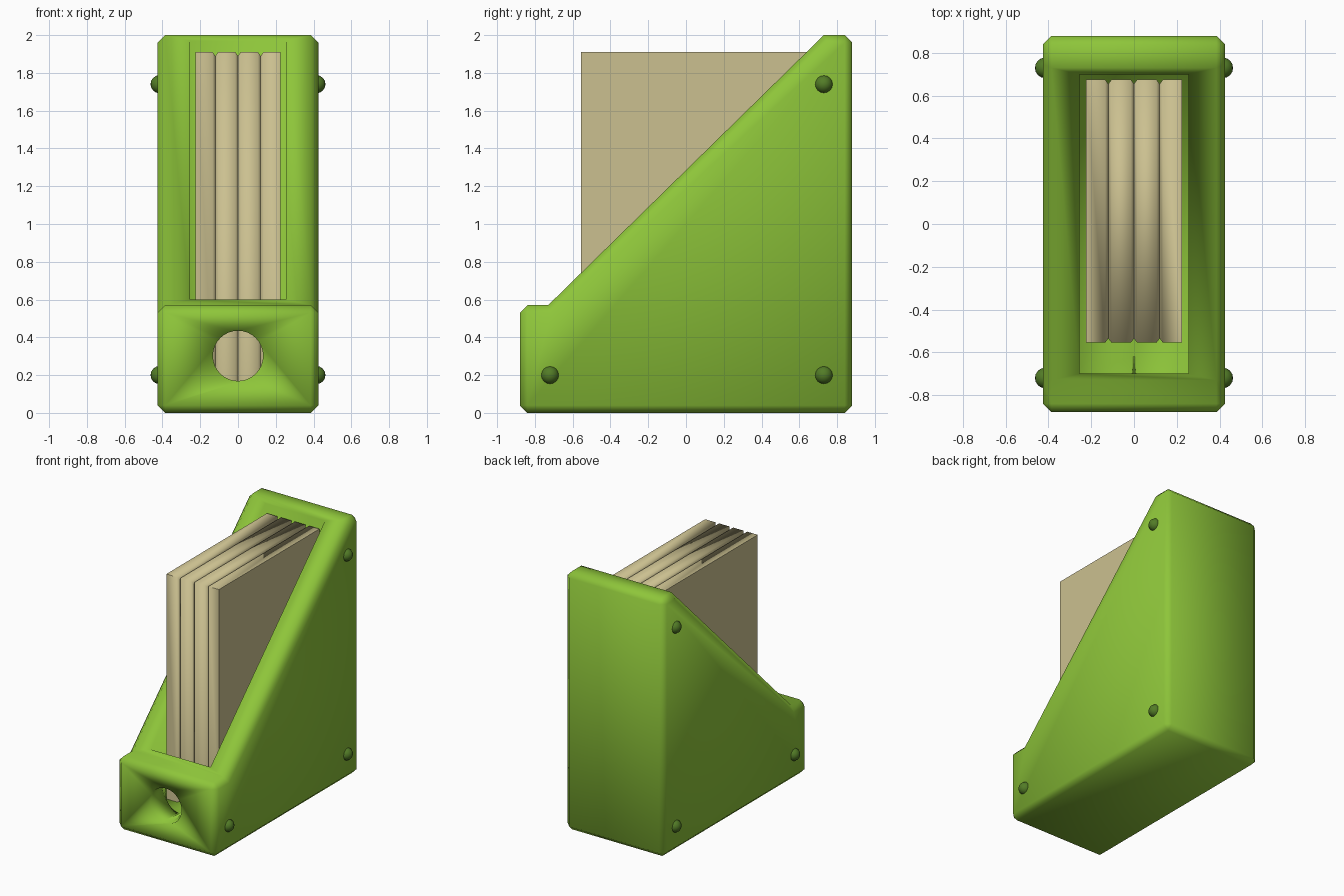
import bpy, bmesh, math
from mathutils import Matrix

if "Cube" in bpy.data.objects:
    bpy.data.objects.remove(bpy.data.objects["Cube"])


def material(name, rgb):
    m = bpy.data.materials.new(name)
    m.diffuse_color = (*rgb, 1)
    m.use_nodes = True
    m.node_tree.nodes["Principled BSDF"].inputs["Base Color"].default_value = m.diffuse_color
    return m


GREEN = material("leaf green", (0.270, 0.560, 0.042))
DARK = material("dark green", (0.085, 0.200, 0.020))
PAPER = material("paper beige", (0.597, 0.527, 0.279))


def make(name, bm, mat, smooth=True):
    bmesh.ops.recalc_face_normals(bm, faces=bm.faces)
    me = bpy.data.meshes.new(name)
    bm.to_mesh(me)
    bm.free()
    ob = bpy.data.objects.new(name, me)
    bpy.context.collection.objects.link(ob)
    me.materials.append(mat)
    for p in me.polygons:
        p.use_smooth = smooth
    return ob


def cut(target, cutter):
    mod = target.modifiers.new("cut", 'BOOLEAN')
    mod.operation = 'DIFFERENCE'
    mod.solver = 'EXACT'
    mod.object = cutter
    bpy.context.view_layer.objects.active = target
    bpy.ops.object.modifier_apply(modifier=mod.name)
    bpy.data.objects.remove(cutter, do_unlink=True)


# Holder body: side profile pushed across x, outer edges chamfered
W = 0.425
profile = [(-0.88, 0), (0.88, 0), (0.88, 2), (0.73, 2), (-0.73, 0.57), (-0.88, 0.57)]
bm = bmesh.new()
face = bm.faces.new([bm.verts.new((-W, y, z)) for y, z in profile])
ext = bmesh.ops.extrude_face_region(bm, geom=[face])
for v in ext["geom"]:
    if isinstance(v, bmesh.types.BMVert):
        v.co.x = W
bmesh.ops.recalc_face_normals(bm, faces=bm.faces)
sharp = [e for e in bm.edges if e.calc_face_angle() > math.radians(60)]
bmesh.ops.bevel(bm, geom=sharp, offset=0.04, segments=1, profile=0.5,
                affect='EDGES', clamp_overlap=True)
body = make("holder_body", bm, GREEN)

# Inner cavity
bm = bmesh.new()
bmesh.ops.create_cube(bm, size=1, matrix=Matrix.Translation((0, 0, 1.37))
                      @ Matrix.Diagonal((0.51, 1.40, 2.40, 1)))
cut(body, make("cavity_cutter", bm, GREEN))

# Round finger hole in the front wall
bm = bmesh.new()
bmesh.ops.create_cone(bm, cap_ends=True, segments=32, radius1=0.133, radius2=0.133, depth=0.4,
                      matrix=Matrix.Translation((0, -0.82, 0.302))
                      @ Matrix.Rotation(math.pi / 2, 4, 'X'))
cut(body, make("hole_cutter", bm, GREEN))
for p in body.data.polygons:
    p.use_smooth = True

# Block of four books: rectangles along x, pinched in at the seams
stations = [(-0.225, 0)]
for s in (-0.12, 0, 0.12):
    stations += [(s - 0.015, 0), (s, 0.02), (s + 0.015, 0)]
stations.append((0.225, 0))
bm = bmesh.new()
rings = []
for x, d in stations:
    y0, y1, z0, z1 = -0.555 + d, 0.675 - d, 0.17, 1.91 - d
    rings.append([bm.verts.new((x, y, z))
                  for y, z in ((y0, z0), (y1, z0), (y1, z1), (y0, z1))])
for a, b in zip(rings, rings[1:]):
    for i in range(4):
        j = (i + 1) % 4
        bm.faces.new((a[i], a[j], b[j], b[i]))
bm.faces.new(rings[0])
bm.faces.new(rings[-1])
books = make("books", bm, PAPER)
bpy.ops.object.select_all(action='DESELECT')
books.select_set(True)
bpy.context.view_layer.objects.active = books
bpy.ops.object.shade_smooth_by_angle(angle=math.radians(60))

# Domed screw heads, three on each side
for side, label in ((-1, "left"), (1, "right")):
    for n, (y, z) in enumerate([(-0.72, 0.20), (0.73, 0.20), (0.73, 1.74)]):
        bm = bmesh.new()
        bmesh.ops.create_uvsphere(bm, u_segments=16, v_segments=8, radius=0.048,
                                  matrix=Matrix.Translation((side * 0.415, y, z))
                                  @ Matrix.Rotation(math.pi / 2, 4, 'Y'))
        make(f"screw_head_{label}_{n + 1}", bm, DARK)
